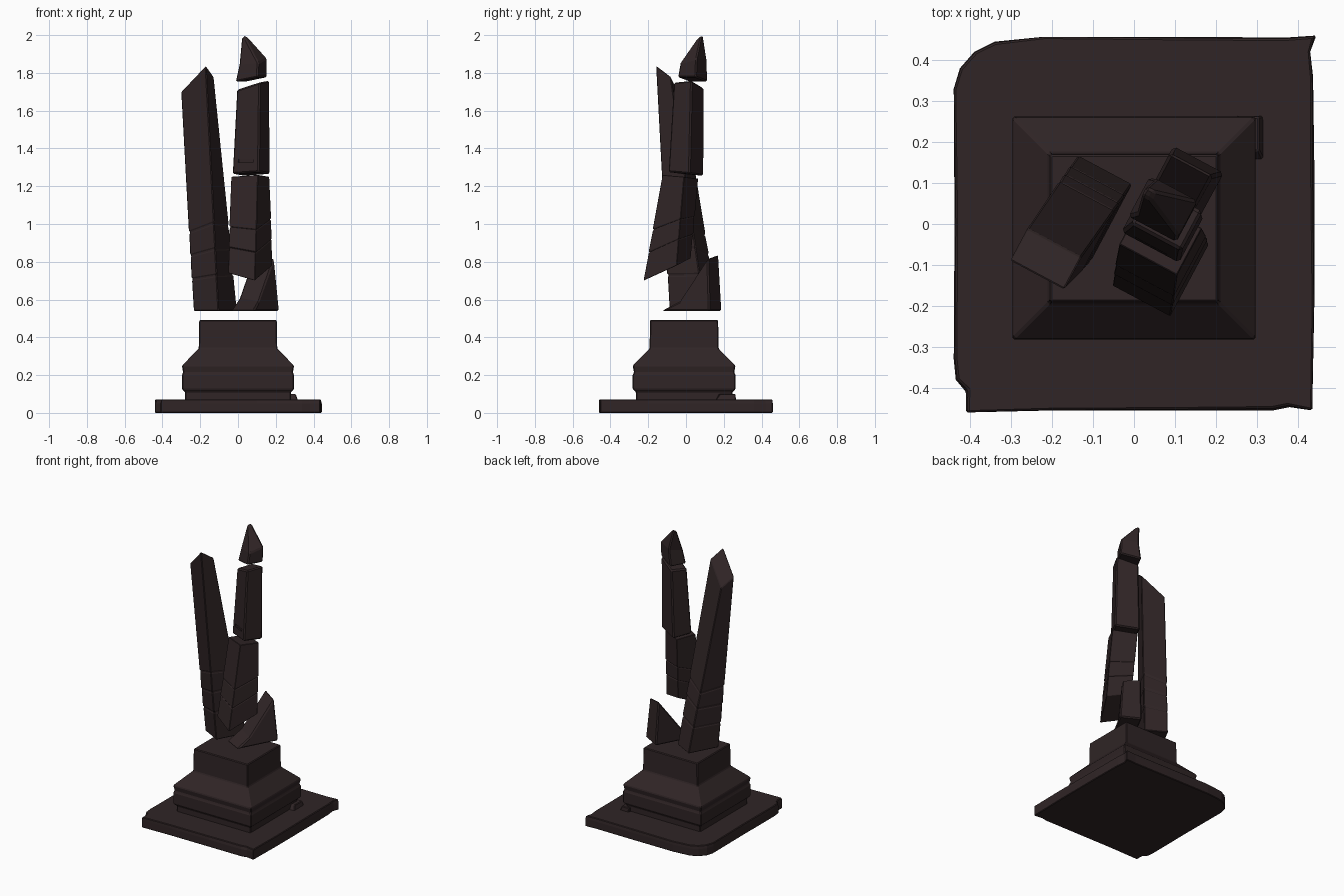
import bpy, bmesh, random
from mathutils import Vector

random.seed(4)
if "Cube" in bpy.data.objects:
    bpy.data.objects.remove(bpy.data.objects["Cube"])

stone = bpy.data.materials.new("dark brown stone")
stone.use_nodes = True
colour = (0.029, 0.018, 0.019, 1)
stone.diffuse_color = colour
stone.node_tree.nodes["Principled BSDF"].inputs["Base Color"].default_value = colour

# Shards share one turned cross-section: U across, V along its depth
U = Vector((0.88, -0.47, 0))
V = Vector((0.47, 0.88, 0))


def loft(name, rings, bevel):
    """Skin a stack of rings, cap both ends and chip the edges."""
    bm = bmesh.new()
    loops = [[bm.verts.new(p) for p in ring] for ring in rings]
    n = len(loops[0])
    for low, high in zip(loops, loops[1:]):
        for i in range(n):
            j = (i + 1) % n
            bm.faces.new((low[i], low[j], high[j], high[i]))
    bm.faces.new(loops[0][::-1])
    bm.faces.new(loops[-1])
    bmesh.ops.recalc_face_normals(bm, faces=bm.faces)
    mesh = bpy.data.meshes.new(name)
    bm.to_mesh(mesh)
    bm.free()
    mesh.materials.append(stone)
    obj = bpy.data.objects.new(name, mesh)
    bpy.context.collection.objects.link(obj)
    mod = obj.modifiers.new("worn_edges", "BEVEL")
    mod.width = bevel
    mod.segments = 1
    mod.limit_method = "ANGLE"
    mod.angle_limit = 0.6
    return obj


def section(x, y, z, hu, hv, du=0, dv=0):
    """Turned rectangle; du and dv tilt it along its two axes."""
    return [Vector((x, y, z + a * du + b * dv)) + U * a * hu + V * b * hv
            for a, b in ((-1, -1), (1, -1), (1, 1), (-1, 1))]


def shard(name, bottom, top, cracks=(), bevel=0.008):
    """Tapered stone with shallow cracks at the given fractions of its height."""
    low, high = section(*bottom), section(*top)

    def at(t, scale=1.0):
        ring = [a.lerp(b, t) for a, b in zip(low, high)]
        mid = sum(ring, Vector()) / 4
        return [mid + (p - mid) * scale for p in ring]

    rings = [low]
    for t in cracks:
        slant = Vector((0, 0, random.uniform(-0.012, 0.012)))
        for offset, scale in ((-0.008, 1.0), (0, 0.95), (0.008, 1.02)):
            ring = at(t + offset, scale)
            rings.append([p + slant * (1 if i < 2 else -1)
                          for i, p in enumerate(ring)])
    return loft(name, rings + [high], bevel)


def slot(target, name, centre, axis, length, depth):
    """Cut a short carved slot into a stone."""
    bpy.ops.mesh.primitive_cube_add(size=1, location=centre)
    cutter = bpy.context.object
    cutter.name = name
    cutter.scale = (length, depth, 0.018)
    cutter.rotation_euler.z = axis
    cutter.hide_render = True
    cutter.hide_set(True)
    cutter.display_type = "WIRE"
    mod = target.modifiers.new(name, "BOOLEAN")
    mod.object = cutter
    mod.operation = "DIFFERENCE"
    mod.solver = "EXACT"


# Broken monolith: one tall leaning half
shard("tall_shard", (-0.12, 0.04, 0.54, 0.075, 0.105),
      (-0.215, -0.085, 1.74, 0.075, 0.045, 0.07, -0.03),
      (0.15, 0.26, 0.36))

# The other half, split into floating pieces
shard("lower_chunk", (0.09, 0.03, 0.54, 0.07, 0.145),
      (0.10, 0.07, 0.715, 0.06, 0.085, -0.01, 0.115))
middle = shard("middle_shard", (0.065, -0.10, 0.76, 0.08, 0.10, -0.02, 0.04),
               (0.065, -0.03, 1.25, 0.08, 0.065, 0.005, -0.005),
               (0.28, 0.5))
upper = shard("upper_shard", (0.07, 0, 1.265, 0.08, 0.065, 0.005, -0.005),
              (0.08, 0.015, 1.735, 0.07, 0.055, 0.02, 0.005))
slot(upper, "front_slot", (0.035, -0.065, 1.335), -0.49, 0.09, 0.04)
slot(middle, "side_slot", (0.125, -0.06, 1.09), 1.08, 0.07, 0.04)
loft("tip_shard", [
    section(0.07, 0.035, 1.765, 0.067, 0.055, 0.012, 0),
    section(0.08, 0.04, 1.86, 0.058, 0.05, 0.005, 0.012),
    section(0.035, 0.075, 1.99, 0.012, 0.012, -0.003, 0.006)], 0.007)


# Stepped pedestal
def rectangle(hx, hy, z):
    return [(-hx, -0.01 - hy, z), (hx, -0.01 - hy, z),
            (hx, -0.01 + hy, z), (-hx, -0.01 + hy, z)]


steps = [(0.28, 0.06), (0.28, 0.11), (0.297, 0.125), (0.297, 0.205),
         (0.29, 0.212), (0.297, 0.25), (0.208, 0.34), (0.205, 0.492)]
loft("pedestal", [rectangle(h, h - 0.025, z) for h, z in steps], 0.006)

# Ground slab with chipped rim
outline = [(-0.41, -0.46), (-0.2, -0.455), (0.1, -0.455), (0.34, -0.455),
           (0.38, -0.447), (0.435, -0.455), (0.44, -0.2), (0.44, 0.15),
           (0.437, 0.36), (0.43, 0.42), (0.445, 0.46), (0.37, 0.455),
           (0.1, 0.457), (-0.22, 0.457), (-0.34, 0.445), (-0.39, 0.42),
           (-0.425, 0.38), (-0.44, 0.33), (-0.438, 0), (-0.44, -0.33),
           (-0.435, -0.38), (-0.41, -0.41)]
top_rim = [(x * random.uniform(0.985, 1), y * random.uniform(0.985, 1), 0.072)
           for x, y in outline]
loft("ground_slab", [[(x, y, 0) for x, y in outline],
                     [(x, y, 0.05) for x, y in outline], top_rim], 0.004)

# Loose wedge resting against a pedestal corner
loft("loose_wedge", [
    [(0.25, 0.15, 0.06), (0.32, 0.15, 0.06), (0.318, 0.265, 0.06), (0.25, 0.265, 0.06)],
    [(0.25, 0.17, 0.1), (0.305, 0.18, 0.1), (0.305, 0.262, 0.1), (0.25, 0.262, 0.1)]],
    0.004)
